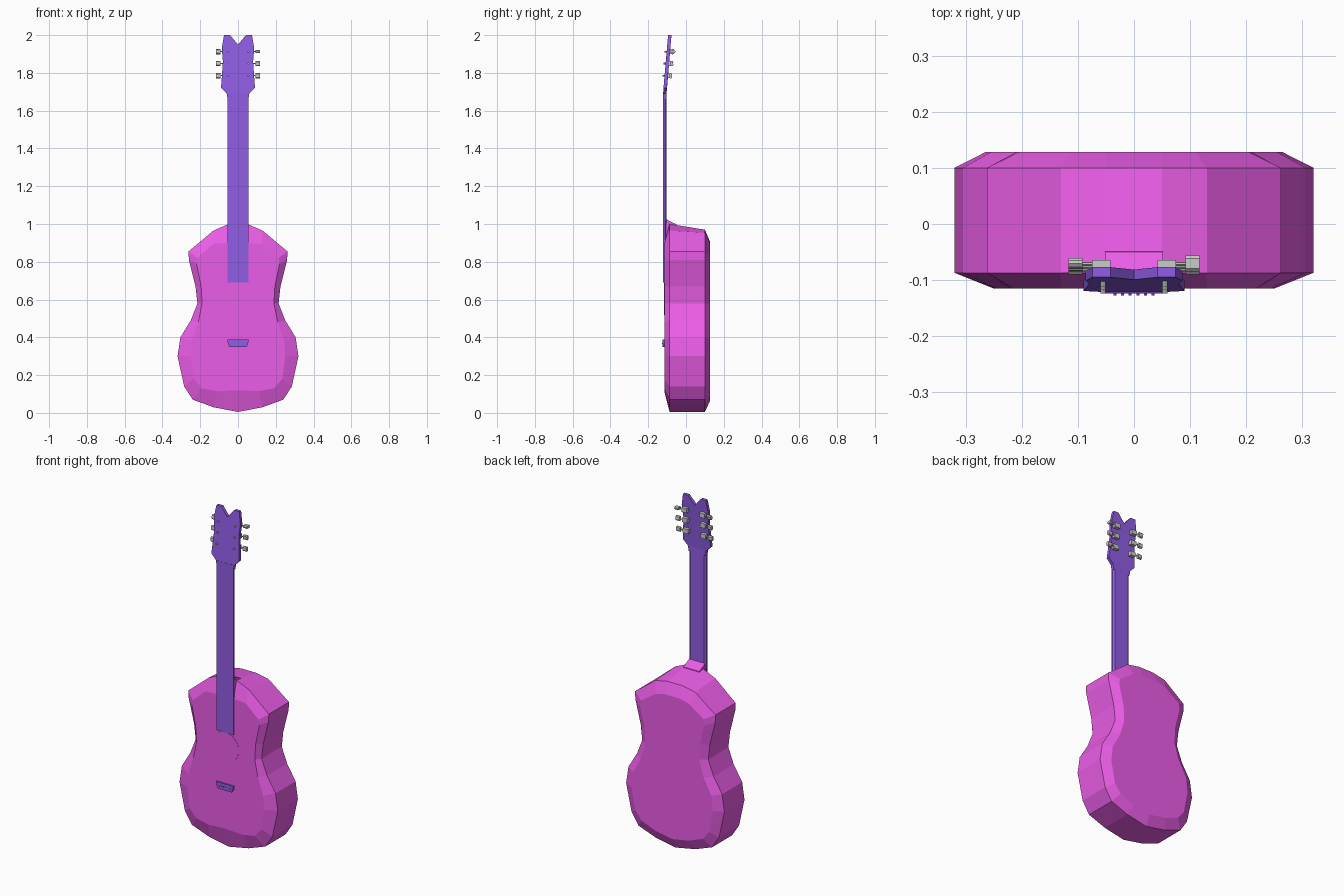
import bpy, bmesh, math
from mathutils import Matrix

if "Cube" in bpy.data.objects:
    bpy.data.objects.remove(bpy.data.objects["Cube"])


def material(name, rgb):
    m = bpy.data.materials.new(name)
    m.diffuse_color = (*rgb, 1)
    m.use_nodes = True
    m.node_tree.nodes["Principled BSDF"].inputs["Base Color"].default_value = m.diffuse_color
    return m


PINK = material("pink_lacquer", (0.83, 0.11, 0.80))
PURPLE = material("purple_wood", (0.28, 0.11, 0.78))


def finish(name, bm, mat=None):
    bmesh.ops.recalc_face_normals(bm, faces=bm.faces)
    me = bpy.data.meshes.new(name)
    bm.to_mesh(me)
    bm.free()
    ob = bpy.data.objects.new(name, me)
    bpy.context.collection.objects.link(ob)
    if mat:
        me.materials.append(mat)
    return ob


def mirrored(half):
    """Close a right-hand half outline that starts and ends on x = 0."""
    return half + [(-x, z) for x, z in half[-2:0:-1]]


def loft(name, rings, mat=None):
    """Skin between closed rings of equal count and cap both ends."""
    bm = bmesh.new()
    vs = [[bm.verts.new(p) for p in r] for r in rings]
    n = len(vs[0])
    for a, b in zip(vs, vs[1:]):
        for i in range(n):
            j = (i + 1) % n
            bm.faces.new((a[i], a[j], b[j], b[i]))
    bm.faces.new(vs[0])
    bm.faces.new(vs[-1])
    return finish(name, bm, mat)


def plate(name, pts, y0, y1, mat, tilt=lambda z: 0):
    return loft(name, [[(x, y + tilt(z), z) for x, z in pts] for y in (y0, y1)], mat)


def box(name, c, size, turn=0, bevel=0):
    bm = bmesh.new()
    bmesh.ops.create_cube(bm, size=1)
    bmesh.ops.scale(bm, vec=size, verts=bm.verts)
    if bevel:
        edges = [e for e in bm.edges
                 if abs(e.verts[0].co.x - e.verts[1].co.x) > 1e-5]
        bmesh.ops.bevel(bm, geom=edges, offset=bevel, segments=1, affect='EDGES')
    bmesh.ops.transform(bm, verts=bm.verts,
                        matrix=Matrix.Translation(c) @ Matrix.Rotation(turn, 4, 'X'))
    return finish(name, bm)


def rod(name, c, radius, length, axis, mat=None, sides=8):
    bm = bmesh.new()
    bmesh.ops.create_cone(bm, cap_ends=True, segments=sides, radius1=radius,
                          radius2=radius, depth=length)
    rot = Matrix.Rotation(math.pi / 2, 4, 'X' if axis == 'Y' else 'Y')
    bmesh.ops.transform(bm, verts=bm.verts, matrix=Matrix.Translation(c) @ rot)
    return finish(name, bm, mat)


# Body: four outlines, front face, front rim, back rim, back face
rim = [(0, .005), (.13, .03), (.24, .07), (.285, .14), (.32, .3), (.305, .4),
       (.25, .49), (.215, .58), (.225, .67), (.26, .81), (.262, .855),
       (.13, .965), (.05, 1.0), (0, 1.0)]
front = [(0, .12), (.11, .115), (.19, .13), (.235, .18), (.25, .3), (.245, .38),
         (.21, .48), (.19, .58), (.195, .67), (.22, .79), (.215, .82),
         (.13, .895), (.05, .9), (0, .9)]
back = [(0, .065), (.11, .085), (.2, .12), (.24, .17), (.265, .3), (.255, .39),
        (.205, .48), (.175, .58), (.18, .67), (.21, .79), (.205, .825),
        (.11, .89), (.05, .905), (0, .905)]
back_rim = [(x, min(z, .97 - max(0, abs(x) - .05) * .2) if z > .9 else z) for x, z in rim]
layers = [(front, -.115), (rim, -.087), (back_rim, .1), (back, .128)]
loft("body", [[(x, y, z) for x, z in mirrored(h)] for h, y in layers], PINK)

# Heel wedge joining the neck to the body
heel = [(-.108, .88), (-.104, 1.025), (-.085, 1.015), (-.05, .998), (-.03, .9)]
loft("neck_heel", [[(x, y, z) for y, z in heel] for x in (-.052, .052)], PINK)

# Sound hole disc, set almost flush with the front
hole = [(.087 * math.cos(2 * math.pi * (i + .5) / 16), .603 + .087 * math.sin(2 * math.pi * (i + .5) / 16))
        for i in range(16)]
plate("sound_hole", hole, -.117, -.11, PINK)

# Neck with chamfered back edges
section = [(-.055, -.122), (.055, -.122), (.055, -.112), (.045, -.103), (-.045, -.103), (-.055, -.112)]
loft("neck", [[(x, y, z) for x, y in section] for z in (.69, 1.69)], PURPLE)


# Headstock leaning back, with a notched top
def lean(z):
    return max(0, z - 1.7) * .087


head = [(0, 1.66), (.055, 1.66), (.06, 1.69), (.09, 1.72), (.084, 1.8), (.08, 1.86),
        (.086, 1.93), (.074, 2.0), (.042, 2.0), (0, 1.95)]
plate("headstock", mirrored(head), -.121, -.103, PURPLE, lean)

# Bridge and its string pins
bridge = [(0, .35), (.045, .35), (.053, .365), (.057, .388), (0, .388)]
plate("bridge", mirrored(bridge), -.124, -.112, PURPLE)
for i in range(6):
    rod("bridge_pin", (-.034 + i * .0136, -.124, .368), .003, .006, 'Y', PURPLE, 6)

# Tuning machines: post, housing, shaft and button, three per side
for side in (-1, 1):
    for k, z in enumerate((1.785, 1.85, 1.912)):
        y = lean(z)
        rod("tuner_post", (side * .055, y - .121, z), .005, .02, 'Y')
        box("tuner_housing", (side * .058, y - .094, z), (.033, .022, .026))
        rod("tuner_shaft", (side * .082, y - .089, z), .003, .03, 'X', sides=6)
        turn = math.pi / 2 if side > 0 and k == 2 else .1 * k * side
        box("tuner_button", (side * .104, y - .089, z), (.025, .016, .028), turn, .005)
